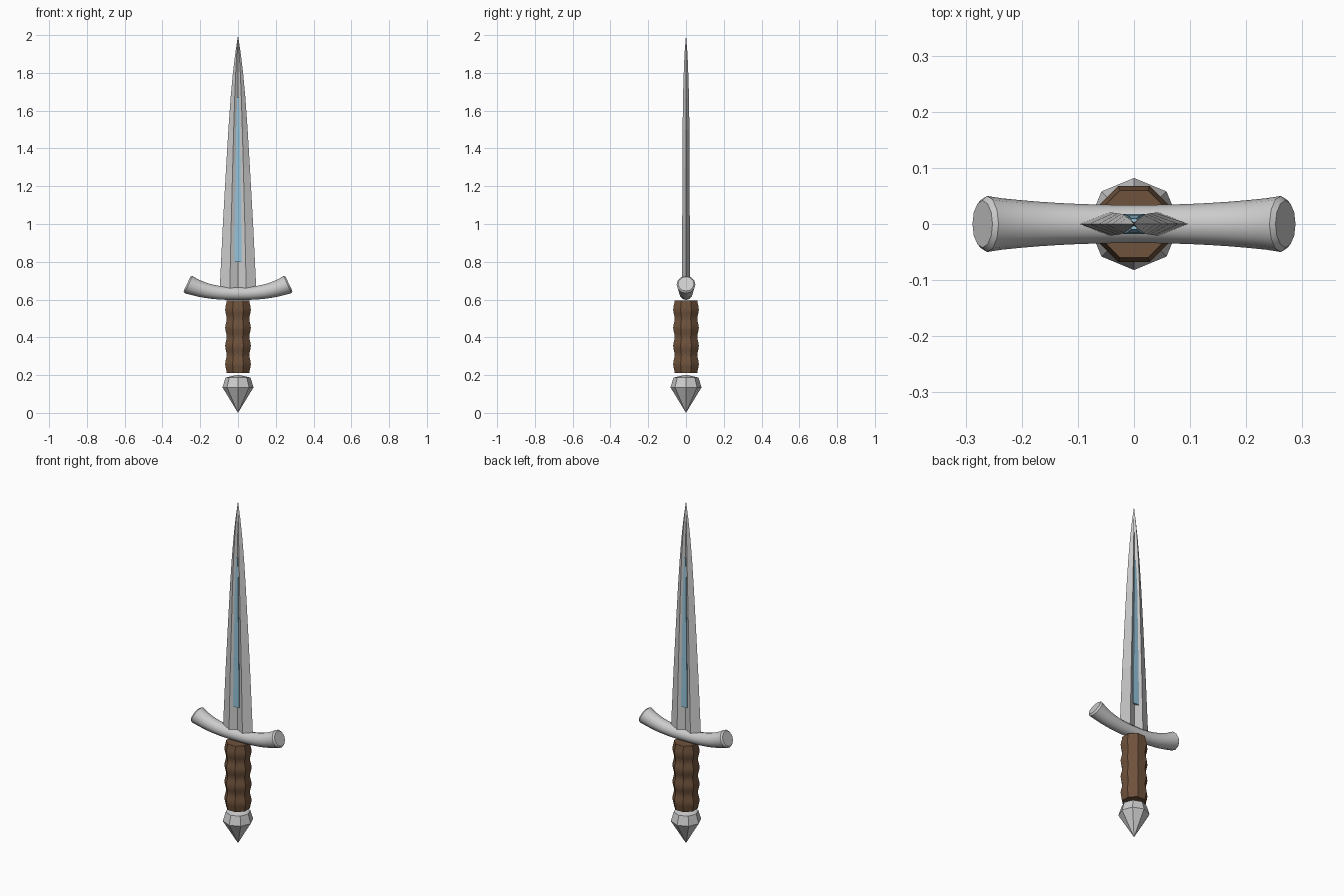
import bpy, bmesh
from math import pi, sin, cos, atan
from mathutils import Vector

if "Cube" in bpy.data.objects:
    bpy.data.objects.remove(bpy.data.objects["Cube"])


def loft(name, rings, color=None, smooth=None):
    """Skin a list of equal-length rings, cap both ends, weld collapsed tips."""
    bm = bmesh.new()
    vr = [[bm.verts.new(p) for p in ring] for ring in rings]
    n = len(vr[0])
    for a, b in zip(vr, vr[1:]):
        for i in range(n):
            j = (i + 1) % n
            bm.faces.new((a[i], a[j], b[j], b[i]))
    bm.faces.new(vr[0][::-1])
    bm.faces.new(vr[-1])
    bmesh.ops.remove_doubles(bm, verts=bm.verts, dist=1e-5)
    bmesh.ops.recalc_face_normals(bm, faces=bm.faces)
    me = bpy.data.meshes.new(name)
    bm.to_mesh(me)
    bm.free()
    ob = bpy.data.objects.new(name, me)
    bpy.context.collection.objects.link(ob)
    if color:
        mat = bpy.data.materials.new(name)
        mat.diffuse_color = color
        mat.use_nodes = True
        mat.node_tree.nodes["Principled BSDF"].inputs["Base Color"].default_value = mat.diffuse_color
        me.materials.append(mat)
    if smooth:
        bpy.ops.object.select_all(action='DESELECT')
        ob.select_set(True)
        bpy.context.view_layer.objects.active = ob
        bpy.ops.object.shade_smooth_by_angle(angle=smooth)
    return ob


def circle(r, z, n=8, turn=0.0):
    return [(r * cos(2 * pi * i / n + turn), r * sin(2 * pi * i / n + turn), z)
            for i in range(n)]


# Blade: double-ridged section with a V fuller on both faces
def blade_ring(z, w, t):
    g, r = t * 0.2, w * 0.45
    return [(w, 0, z), (r, t, z), (0, g, z), (-r, t, z),
            (-w, 0, z), (-r, -t, z), (0, -g, z), (r, -t, z)]


blade = [(0.63, 0.098, 0.021), (1.0, 0.080, 0.020), (1.3, 0.063, 0.019),
         (1.5, 0.051, 0.018), (1.67, 0.039, 0.016), (1.8, 0.027, 0.012),
         (1.9, 0.015, 0.008), (2.0, 0.0, 0.0)]
loft("blade", [blade_ring(*s) for s in blade])

# Blue inlay running up the fuller
inlay = [(0.80, 0.020, 0.018), (1.49, 0.010, 0.015), (1.67, 0.005, 0.010)]
loft("blade_inlay",
     [[(w, t, z), (-w, t, z), (-w, -t, z), (w, -t, z)] for z, w, t in inlay],
     (0.30, 0.55, 0.70, 1))


# Crossguard: round bar swept along an upturned curve, flared at the ends
def guard_ring(x, r, n=12):
    a = abs(x) / 0.27
    s = 1 if x >= 0 else -1
    z = 0.632 + 0.051 * a ** 2.5
    tilt = atan(s * 2.5 * 0.051 / 0.27 * a ** 1.5)
    up = Vector((-sin(tilt), 0, cos(tilt)))
    c = Vector((x, 0, z))
    return [c + Vector((0, 1, 0)) * r * cos(2 * pi * i / n)
            + up * r * sin(2 * pi * i / n) for i in range(n)]


half = [(0.27 * i / 8, 0.034 + 0.016 * (i / 8) ** 2.2) for i in range(9)]
half[-1] = (0.262, 0.050)
half.append((0.270, 0.042))
stations = [(-x, r) for x, r in half[:0:-1]] + half
loft("crossguard", [guard_ring(x, r) for x, r in stations], smooth=pi / 5)

# Grip: eight-sided handle with four swells
z0, z1, steps = 0.21, 0.595, 24
grip = []
for i in range(steps + 1):
    t = i / steps
    apothem = 0.060 + 0.008 * sin(4 * pi * t) ** 2
    grip.append(circle(apothem / cos(pi / 8), z0 + (z1 - z0) * t, 8, pi / 8))
loft("grip", grip, (0.16, 0.085, 0.045, 1), smooth=pi / 6)

# Pommel: faceted gem shape ending in a point
pommel = [(0.0, 0.0), (0.082, 0.135), (0.066, 0.187), (0.0, 0.202)]
loft("pommel", [circle(r, z) for r, z in pommel])
